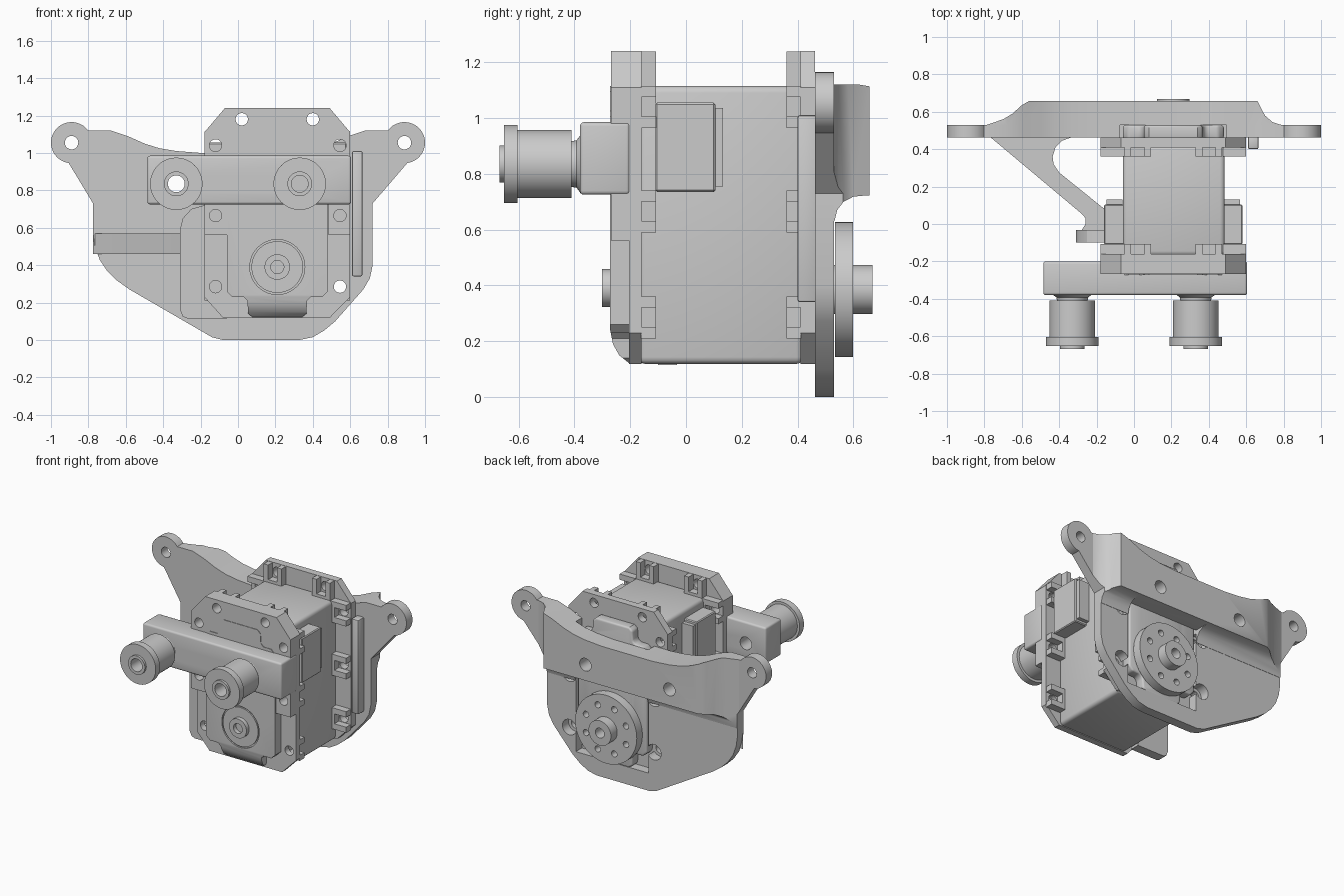
import bpy, bmesh
from math import sin, cos, pi, radians


def finish(name, bm):
    bmesh.ops.recalc_face_normals(bm, faces=bm.faces[:])
    me = bpy.data.meshes.new(name)
    bm.to_mesh(me)
    bm.free()
    ob = bpy.data.objects.new(name, me)
    bpy.context.collection.objects.link(ob)
    return ob


def prism(name, pts, lo, hi, axis='y'):
    """Extrude a 2D profile along an axis: y uses (x,z), z uses (x,y), x uses (y,z)."""
    put = {'y': lambda p, t: (p[0], t, p[1]),
           'z': lambda p, t: (p[0], p[1], t),
           'x': lambda p, t: (t, p[0], p[1])}[axis]
    bm = bmesh.new()
    a = [bm.verts.new(put(p, lo)) for p in pts]
    b = [bm.verts.new(put(p, hi)) for p in pts]
    bm.faces.new(a)
    bm.faces.new(b[::-1])
    n = len(pts)
    for i in range(n):
        j = (i + 1) % n
        bm.faces.new((a[i], a[j], b[j], b[i]))
    return finish(name, bm)


def box(name, x0, x1, y0, y1, z0, z1):
    return prism(name, [(x0, z0), (x1, z0), (x1, z1), (x0, z1)], y0, y1)


def arc(cx, cy, r, a0, a1, n=24):
    return [(cx + r * cos(radians(a0 + (a1 - a0) * i / n)),
             cy + r * sin(radians(a0 + (a1 - a0) * i / n))) for i in range(n + 1)]


def cyl(name, x, z, r, y0, y1, n=32):
    return prism(name, arc(x, z, r, 0, 360, n)[:-1], y0, y1)


def lathe(name, x, z, prof, n=48):
    """Revolve a closed (radius, y) profile around a y-directed axis."""
    bm = bmesh.new()
    rings = [[bm.verts.new((x + r * cos(2 * pi * k / n), y, z + r * sin(2 * pi * k / n)))
              for r, y in prof] for k in range(n)]
    m = len(prof)
    for k in range(n):
        p, q = rings[k], rings[(k + 1) % n]
        for i in range(m):
            j = (i + 1) % m
            bm.faces.new((p[i], p[j], q[j], q[i]))
    return finish(name, bm)


def apply(ob, mod):
    bpy.context.view_layer.objects.active = ob
    bpy.ops.object.modifier_apply(modifier=mod.name)


def boolean(ob, cutters, op='DIFFERENCE'):
    for c in cutters:
        m = ob.modifiers.new("bool", 'BOOLEAN')
        m.operation, m.solver, m.object = op, 'EXACT', c
        apply(ob, m)
        bpy.data.objects.remove(c)
    return ob


def bevel(ob, w, seg=3):
    m = ob.modifiers.new("bevel", 'BEVEL')
    m.width, m.segments, m.limit_method, m.angle_limit = w, seg, 'ANGLE', radians(40)
    apply(ob, m)
    return ob


HX = (-0.12, 0.545)                                    # side screw columns
SIDE = [(x, z) for x in HX for z in (0.285, 0.665, 1.04)]
TOP = [(0.02, 1.18), (0.40, 1.18)]
screw_cut = lambda r, y0, y1: [cyl("cut", x, z, r, y0, y1, 20) for x, z in SIDE + TOP]

# Rear mounting plate with two ears
top_edge = [(0.68, 1.12), (0.59, 1.09), (0.50, 1.05), (0.42, 1.025), (0.33, 1.01), (0.2, 1.0)]
outline = (arc(-0.89, 1.055, 0.11, 36, 262)
           + [(-0.775, 0.73), (-0.775, 0.57), (-0.765, 0.5), (-0.74, 0.43), (-0.7, 0.37),
              (-0.65, 0.32), (-0.58, 0.27), (-0.2, 0.05), (-0.14, 0.015), (-0.08, 0.0),
              (0.33, 0.0), (0.4, 0.015), (0.46, 0.05), (0.52, 0.1), (0.67, 0.27),
              (0.705, 0.33), (0.72, 0.4), (0.72, 0.73)]
           + arc(0.89, 1.055, 0.11, -82, 144)
           + top_edge + [(-x, z) for x, z in reversed(top_edge)])
plate = prism("rear_plate", outline, 0.462, 0.53)
boolean(plate, [cyl("cut", s * 0.89, 1.055, 0.036, 0.4, 0.6) for s in (-1, 1)]
        + [box("cut", -0.075, 0.495, 0.4, 0.6, 0.125, 1.13)]
        + [cyl("cut", x, z, 0.055, 0.4, 0.6, 24) for x in HX for z in (0.285, 0.665)])

# Thick rear crossbar: plan profile trimmed by the plate outline and a side profile
bar = prism("rear_crossbar", [(-0.79, 0.529), (0.79, 0.529), (0.74, 0.545), (0.70, 0.58), (0.66, 0.658),
                              (-0.56, 0.658), (-0.60, 0.635), (-0.65, 0.59), (-0.70, 0.56)], 0.5, 1.3, 'z')
boolean(bar, [prism("cut", outline, 0.4, 0.8),
              prism("cut", [(0.5, 1.25), (0.5, 0.63), (0.532, 0.63), (0.542, 0.67), (0.565, 0.7),
                            (0.6, 0.718), (0.64, 0.722), (0.7, 0.722), (0.7, 1.25)], -1.2, 1.2, 'x')], 'INTERSECT')
boolean(bar, [box("cut", -0.075, 0.495, 0.4, 0.7, 0.5, 0.722)]
        + [cyl("cut", s * 0.33, 0.835, 0.045, 0.3, 0.8) for s in (-1, 1)])
boolean(plate, [cyl("cut", -0.33, 0.835, 0.045, 0.3, 0.8)])

# Side rib, diagonal strut and its mounting tab
bevel(box("side_rib", 0.61, 0.665, 0.40, 0.47, 0.34, 1.01), 0.008, 2)
strut = [(-0.775, 0.47), (-0.28, 0.055), (-0.258, 0.03), (-0.258, 0.0), (-0.28, -0.032), (-0.1, -0.04),
         (-0.1, 0.05), (-0.17, 0.09), (-0.40, 0.275), (-0.43, 0.32), (-0.435, 0.36), (-0.42, 0.41),
         (-0.385, 0.445), (-0.33, 0.465)]
prism("diagonal_strut", strut, 0.46, 0.57, 'z')
prism("strut_tab", [(-0.31, 0.16), (-0.295, 0.125), (-0.27, 0.115), (-0.06, 0.115), (-0.06, 0.72),
                    (-0.18, 0.72), (-0.25, 0.70), (-0.295, 0.65), (-0.31, 0.59)], -0.10, -0.032)

# Motor body
body = box("motor_body", -0.06, 0.485, -0.17, 0.42, 0.118, 1.115)
bevel(body, 0.025)

# Octagonal end flanges with screw holes
octagon = [(-0.18, 0.23), (-0.08, 0.118), (0.49, 0.118), (0.6, 0.23),
           (0.6, 1.11), (0.49, 1.24), (-0.07, 1.24), (-0.18, 1.11)]
for name, y0, y1 in (("front_flange", -0.205, -0.16), ("rear_flange", 0.41, 0.462)):
    boolean(prism(name, octagon, y0, y1), screw_cut(0.033, -0.5, 0.6))

# Paired pocket walls around each screw on the inner flange faces
for tag, y0, y1 in (("front", -0.162, -0.108), ("rear", 0.36, 0.412)):
    for x, z in SIDE:
        xa, xb = (-0.178, -0.05) if x < 0 else (0.475, 0.598)
        xm = -0.075 if x < 0 else 0.475
        for d in (-1, 1):
            za, zb = sorted((z + d * 0.035, z + d * 0.075))
            box(tag + "_pocket_wall", xa, xb, y0, y1, za, zb)
        box(tag + "_pocket_back", xm, xm + 0.03, y0, y1, z - 0.05, z + 0.05)
    for x, z in TOP:
        for d in (-1, 1):
            xa, xb = sorted((x + d * 0.035, x + d * 0.07))
            box(tag + "_top_wall", xa, xb, y0, y1, 1.09, 1.238)
        box(tag + "_top_back", x - 0.05, x + 0.05, y0, y1, 1.09, 1.135)

# Front bracket plate over the upper half
fp = prism("front_bracket_plate", [(-0.18, 0.56), (0.6, 0.56)] + octagon[4:], -0.268, -0.203)
boolean(fp, [box("cut", -0.06, 0.485, -0.3, -0.15, 0.5, 0.9)] + screw_cut(0.033, -0.5, 0.6))

# Raised caps at both ends
cap = [(-0.06, 0.26), (-0.03, 0.23), (0.03, 0.23), (0.05, 0.21), (0.055, 0.14), (0.08, 0.12),
       (0.34, 0.12), (0.365, 0.14), (0.37, 0.21), (0.39, 0.23), (0.45, 0.23), (0.48, 0.26)]
cap += [(x, 1.235 - z) for x, z in reversed(cap)]
fc = prism("front_cap", cap, -0.272, -0.19)
boolean(fc, [prism("cut", [(-0.272, 1.3), (-0.272, 0.24), (-0.262, 0.19), (-0.24, 0.15), (-0.2, 0.118),
                           (-0.18, 0.118), (-0.18, 1.3)], -1, 1, 'x')], 'INTERSECT')
boolean(fc, [lathe("cut", 0.21, 0.39, [(0.138, -0.3), (0.147, -0.3), (0.147, -0.262), (0.138, -0.262)])])
bevel(prism("rear_cap", cap, 0.455, 0.528), 0.012)

# Front bearing hub
lathe("front_hub", 0.21, 0.39, [(0.035, -0.26), (0.035, -0.302), (0.068, -0.302), (0.068, -0.26)])

# Side connectors
for tag, a, b in (("right", 0.47, 0.58), ("left", -0.16, -0.05)):
    bevel(box(tag + "_connector", a, b, -0.11, 0.105, 0.735, 1.055), 0.006, 1)
    box(tag + "_connector_lip", a + 0.012, b - 0.012, 0.10, 0.132, 0.755, 1.035)

# Front crossbar carrying the rollers
fb = bevel(box("front_crossbar", -0.485, 0.605, -0.38, -0.2, 0.725, 0.985), 0.014)
boolean(fb, [cyl("cut", -0.33, 0.835, 0.045, -0.5, 0.0), cyl("cut", 0.33, 0.835, 0.045, -0.5, -0.22)])

# Rollers
for tag, x in (("left", -0.33), ("right", 0.33)):
    lathe(tag + "_roller", x, 0.835, [
        (0.045, -0.37), (0.045, -0.668), (0.066, -0.668), (0.066, -0.652), (0.14, -0.652), (0.14, -0.604),
        (0.122, -0.604), (0.122, -0.41), (0.082, -0.41), (0.085, -0.392), (0.105, -0.378), (0.105, -0.37)])

# Rear output disc with bolt circle and hub
disc = lathe("output_disc", 0.21, 0.385, [(0.035, 0.535), (0.035, 0.598), (0.242, 0.598), (0.242, 0.535)], 64)
boolean(disc, [cyl("cut", 0.21 + 0.17 * cos(k * pi / 4 + pi / 8), 0.385 + 0.17 * sin(k * pi / 4 + pi / 8),
                   0.022, 0.5, 0.65, 16) for k in range(8)])
lathe("output_hub", 0.21, 0.385, [(0.035, 0.51), (0.035, 0.668), (0.088, 0.668), (0.088, 0.51)])

# Crisp edges, smooth curves
bpy.ops.object.select_all(action='SELECT')
bpy.ops.object.shade_smooth_by_angle(angle=radians(30))
